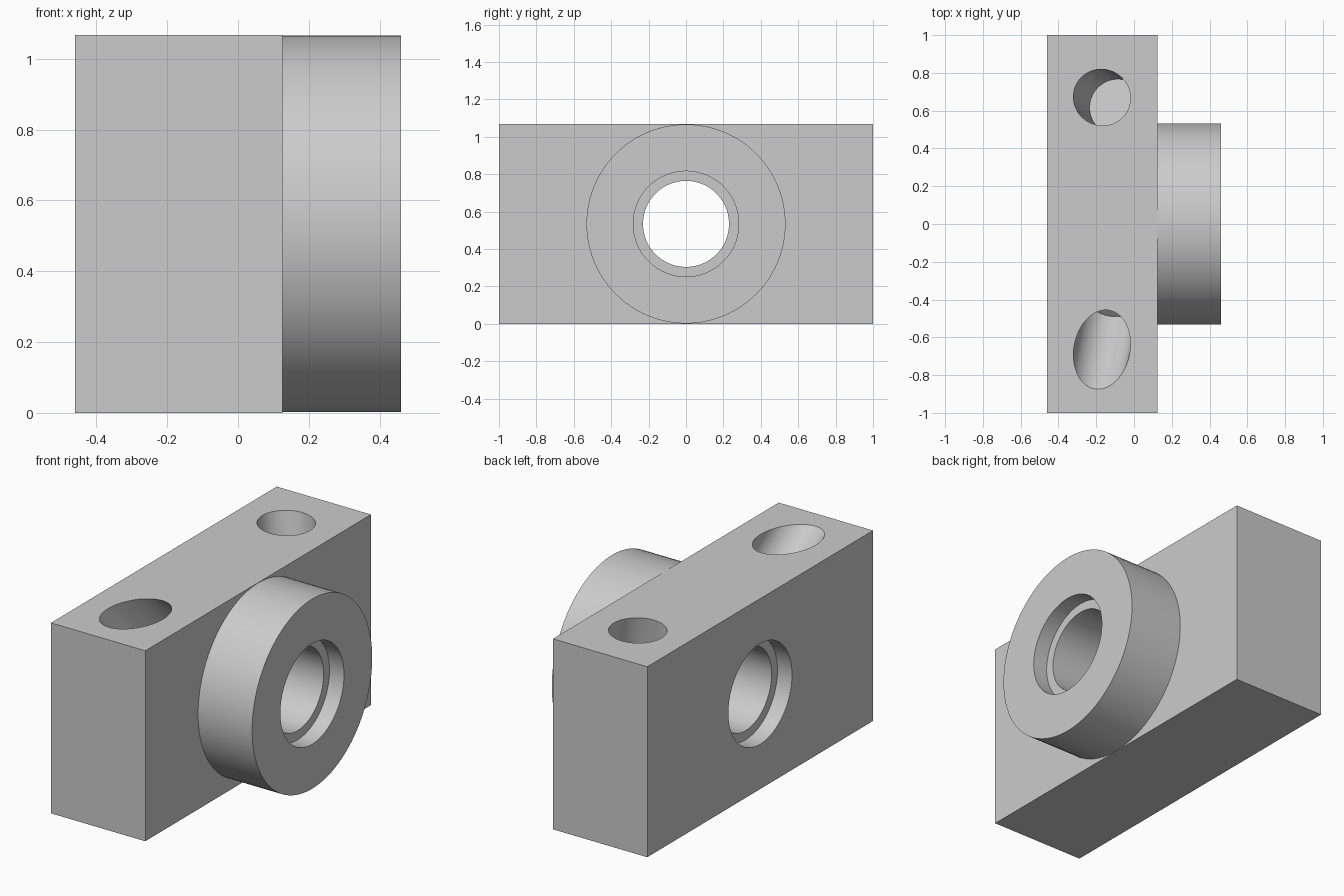
import bpy, bmesh, math
from mathutils import Vector, Matrix

old = bpy.data.objects.get("Cube")
if old:
    bpy.data.objects.remove(old, do_unlink=True)

HEIGHT = 1.068
MID = HEIGHT / 2
BACK, FACE, END = -0.46, 0.125, 0.46   # block back, block face, boss end along x

grey = bpy.data.materials.new("plain_grey")
grey.use_nodes = True
colour = (0.6, 0.6, 0.6, 1)
grey.diffuse_color = colour
grey.node_tree.nodes["Principled BSDF"].inputs["Base Color"].default_value = colour


def make_object(name, bm):
    mesh = bpy.data.meshes.new(name)
    bmesh.ops.recalc_face_normals(bm, faces=bm.faces)
    bm.to_mesh(mesh)
    bm.free()
    obj = bpy.data.objects.new(name, mesh)
    bpy.context.collection.objects.link(obj)
    mesh.materials.append(grey)
    return obj


def rod(name, start, end, radius):
    """Closed cylinder between two points."""
    start, end = Vector(start), Vector(end)
    axis = end - start
    matrix = Matrix.Translation((start + end) / 2) @ axis.to_track_quat("Z", "Y").to_matrix().to_4x4()
    bm = bmesh.new()
    bmesh.ops.create_cone(bm, cap_ends=True, segments=96, radius1=radius,
                          radius2=radius, depth=axis.length, matrix=matrix)
    return make_object(name, bm)


def combine(target, tool, operation):
    """Apply a boolean and discard the tool."""
    tool.hide_render = True
    mod = target.modifiers.new(operation.title(), "BOOLEAN")
    mod.operation, mod.solver, mod.object = operation, "EXACT", tool
    bpy.context.view_layer.objects.active = target
    bpy.ops.object.modifier_apply(modifier=mod.name)
    bpy.data.objects.remove(tool, do_unlink=True)


# Rectangular block
bm = bmesh.new()
bmesh.ops.create_cube(bm, size=1, matrix=Matrix.Translation(((BACK + FACE) / 2, 0, MID))
                      @ Matrix.Diagonal((FACE - BACK, 2, HEIGHT, 1)))
body = make_object("bearing_block", bm)

# Round boss on the side face
combine(body, rod("boss", (-0.1, 0, MID), (END, 0, MID), 0.532), "UNION")

# Through bore with a shallow counterbore at each end
RECESS = 0.09
for name, x0, x1, radius in (("bore", BACK - 0.1, END + 0.1, 0.23),
                             ("back_counterbore", BACK - 0.1, BACK + RECESS, 0.282),
                             ("boss_counterbore", END - RECESS, END + 0.1, 0.282)):
    combine(body, rod(name, (x0, 0, MID), (x1, 0, MID), radius), "DIFFERENCE")

# Tilted blind holes in the top
for name, y, direction in (("front_hole", -0.665, (0.055, 0.28, -0.28)),
                           ("back_hole", 0.67, (0.08, -0.05, -0.39))):
    mouth, run = Vector((-0.17, y, HEIGHT)), Vector(direction)
    combine(body, rod(name, mouth - run, mouth + run, 0.148), "DIFFERENCE")

# Smooth round walls, crisp edges
bpy.ops.object.select_all(action="DESELECT")
body.select_set(True)
bpy.context.view_layer.objects.active = body
bpy.ops.object.shade_smooth_by_angle(angle=math.radians(30))
